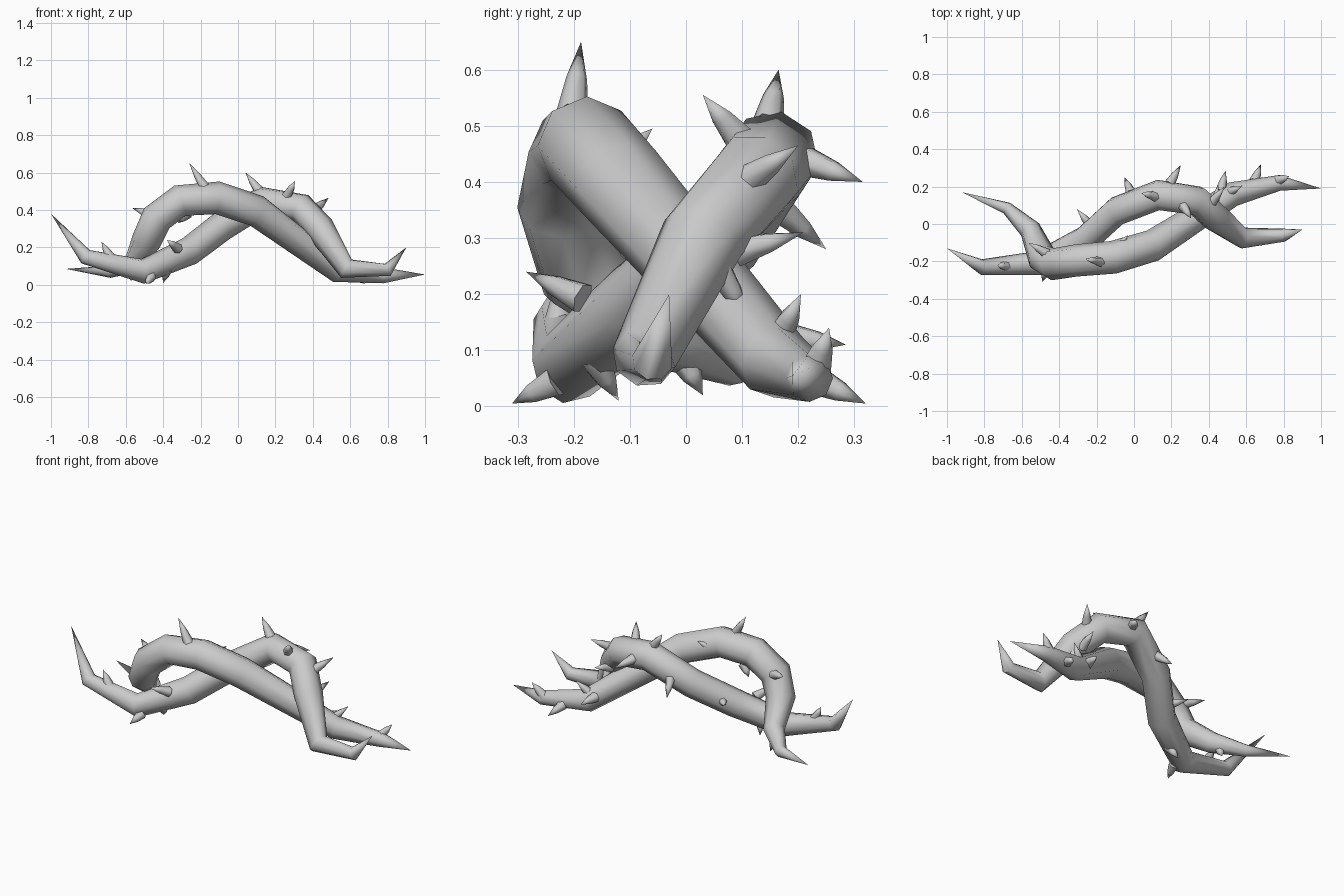
import bpy, bmesh, math
from mathutils import Vector


def sweep(name, path, sides=8, angle=50):
    """Tapered tube along (x, y, z, radius) points, ending in sharp tips where radius is 0."""
    pts = [Vector(p[:3]) for p in path]
    bm = bmesh.new()
    rings, side = [], None
    for i, p in enumerate(pts):
        a = (p - pts[i - 1]).normalized() if i else None
        b = (pts[i + 1] - p).normalized() if i < len(pts) - 1 else None
        t = ((a or b) + (b or a)).normalized()
        if side is None:
            side = t.cross(Vector((0.13, 0.21, 1))).normalized()
        side = (side - t * side.dot(t)).normalized()
        up = t.cross(side)
        r = path[i][3]
        if r == 0:
            rings.append([bm.verts.new(p)])
            continue
        ring = []
        for k in range(sides):
            ang = math.tau * k / sides
            ring.append(bm.verts.new(p + r * (side * math.cos(ang) + up * math.sin(ang))))
        rings.append(ring)
    for lo, hi in zip(rings, rings[1:]):
        for k in range(sides):
            n = (k + 1) % sides
            if len(lo) == 1:
                bm.faces.new((lo[0], hi[n], hi[k]))
            elif len(hi) == 1:
                bm.faces.new((lo[k], lo[n], hi[0]))
            else:
                bm.faces.new((lo[k], lo[n], hi[n], hi[k]))
    for end in (rings[0], rings[-1]):
        if len(end) > 1:
            bm.faces.new(end)
    bmesh.ops.recalc_face_normals(bm, faces=bm.faces[:])
    me = bpy.data.meshes.new(name)
    bm.to_mesh(me)
    bm.free()
    ob = bpy.data.objects.new(name, me)
    bpy.context.collection.objects.link(ob)
    bpy.ops.object.select_all(action='DESELECT')
    ob.select_set(True)
    bpy.context.view_layer.objects.active = ob
    bpy.ops.object.shade_smooth_by_angle(angle=math.radians(angle))
    return ob


def thorn(name, base, tip):
    """Small spike, slightly bulged near its foot and sunk into the vine."""
    b, t = Vector(base), Vector(tip)
    d = t - b
    foot = b - d.normalized() * 0.02
    mid = b + d * 0.4
    sweep(name, [(*foot, 0.029), (*mid, 0.019), (*t, 0)], 6, 75)


# front vine, arching high on the left
sweep("front_vine", [
    (-0.92, 0.17, 0.085, 0), (-0.68, 0.085, 0.07, 0.034), (-0.555, -0.03, 0.12, 0.058),
    (-0.49, -0.185, 0.235, 0.08), (-0.435, -0.215, 0.355, 0.086), (-0.31, -0.195, 0.45, 0.086),
    (-0.11, -0.178, 0.465, 0.088), (0.10, -0.115, 0.395, 0.086),
    (0.53, 0.16, 0.078, 0.066), (0.78, 0.22, 0.05, 0.042), (1.0, 0.19, 0.055, 0)])

# rear vine, arching high on the right
sweep("rear_vine", [
    (-1.0, -0.13, 0.38, 0), (-0.815, -0.23, 0.15, 0.042), (-0.51, -0.21, 0.072, 0.067),
    (-0.26, -0.085, 0.18, 0.077), (-0.09, 0.07, 0.31, 0.079), (0.13, 0.155, 0.445, 0.083),
    (0.335, 0.125, 0.41, 0.082), (0.44, 0.03, 0.30, 0.078), (0.58, -0.075, 0.086, 0.058),
    (0.80, -0.06, 0.08, 0.037), (0.90, -0.03, 0.20, 0)])

# thorns as base and tip
front_thorns = [
    ((-0.19, -0.20, 0.54), (-0.26, -0.187, 0.65)),
    ((-0.48, -0.15, 0.38), (-0.565, -0.10, 0.41)),
    ((-0.09, -0.12, 0.44), (-0.03, -0.06, 0.495)),
    ((0.51, 0.17, 0.13), (0.58, 0.205, 0.20)),
    ((0.78, 0.235, 0.08), (0.83, 0.255, 0.14)),
    ((0.47, 0.20, 0.12), (0.49, 0.285, 0.11)),
    ((0.65, 0.245, 0.04), (0.68, 0.32, 0.005)),
    ((-0.58, 0.0, 0.075), (-0.57, 0.03, 0.02)),
    ((-0.28, -0.15, 0.37), (-0.32, -0.13, 0.33)),
]
rear_thorns = [
    ((0.10, 0.15, 0.52), (0.04, 0.165, 0.60)),
    ((0.27, 0.085, 0.49), (0.305, 0.03, 0.555)),
    ((0.42, 0.12, 0.41), (0.485, 0.20, 0.465)),
    ((0.20, 0.23, 0.43), (0.25, 0.315, 0.40)),
    ((-0.02, 0.18, 0.34), (-0.05, 0.25, 0.28)),
    ((0.43, 0.11, 0.28), (0.45, 0.21, 0.31)),
    ((0.47, 0.06, 0.24), (0.46, 0.12, 0.145)),
    ((-0.33, -0.20, 0.20), (-0.38, -0.285, 0.24)),
    ((-0.47, -0.25, 0.035), (-0.49, -0.31, 0.005)),
    ((-0.38, -0.155, 0.07), (-0.40, -0.12, 0.01)),
    ((-0.69, -0.225, 0.16), (-0.73, -0.22, 0.23)),
    ((-0.24, 0.00, 0.22), (-0.305, 0.08, 0.24)),
]
for label, group in (("front", front_thorns), ("rear", rear_thorns)):
    for i, (b, t) in enumerate(group):
        thorn(f"{label}_thorn_{i + 1}", b, t)
